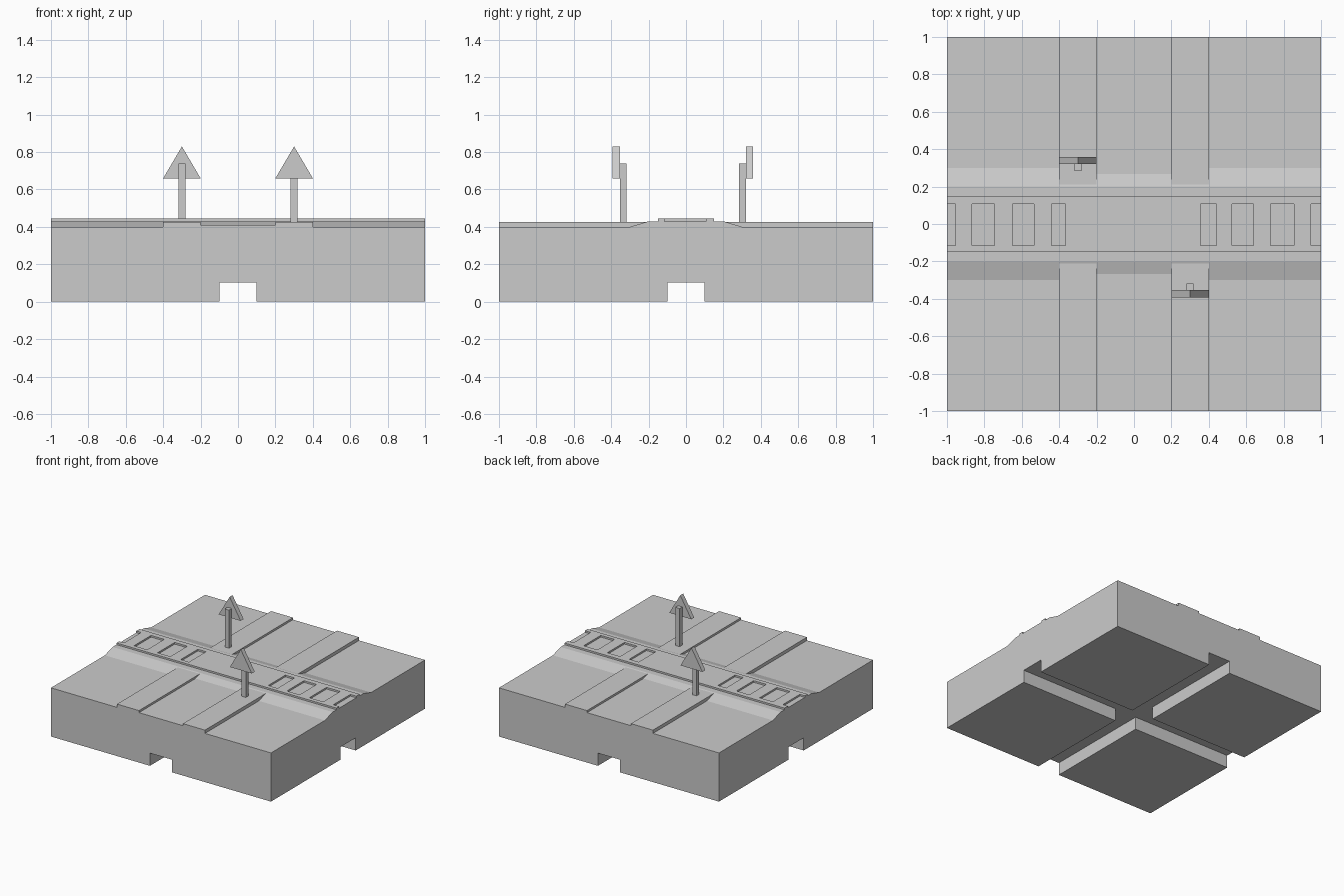
import bpy
import bmesh

cube = bpy.data.objects.get("Cube")
if cube:
    bpy.data.objects.remove(cube, do_unlink=True)

grey = bpy.data.materials.new("plain grey")
grey.use_nodes = True
colour = (0.6, 0.6, 0.6, 1)
grey.diffuse_color = colour
grey.node_tree.nodes["Principled BSDF"].inputs["Base Color"].default_value = colour


def prism(name, points, direction):
    """Extrude a closed outline along a direction."""
    bm = bmesh.new()
    face = bm.faces.new([bm.verts.new(p) for p in points])
    out = bmesh.ops.extrude_face_region(bm, geom=[face])
    verts = [v for v in out["geom"] if isinstance(v, bmesh.types.BMVert)]
    bmesh.ops.translate(bm, verts=verts, vec=direction)
    bmesh.ops.recalc_face_normals(bm, faces=bm.faces)
    mesh = bpy.data.meshes.new(name)
    bm.to_mesh(mesh)
    bm.free()
    mesh.materials.append(grey)
    obj = bpy.data.objects.new(name, mesh)
    bpy.context.collection.objects.link(obj)
    return obj


def box(name, x, y, z):
    outline = [(x[0], y[0], z[0]), (x[1], y[0], z[0]),
               (x[1], y[1], z[0]), (x[0], y[1], z[0])]
    return prism(name, outline, (0, 0, z[1] - z[0]))


def cut(obj, cutter):
    """Subtract the cutter and discard it."""
    mod = obj.modifiers.new("cut", "BOOLEAN")
    mod.operation = "DIFFERENCE"
    mod.solver = "EXACT"
    mod.object = cutter
    cutter.hide_render = True
    bpy.context.view_layer.objects.active = obj
    bpy.ops.object.modifier_apply(modifier=mod.name)
    bpy.data.objects.remove(cutter, do_unlink=True)


GROUND, BANK, DECK = 0.40, 0.43, 0.444

# Ground block with two crossing channels underneath
ground = box("ground_block", (-1, 1), (-1, 1), (0, GROUND))
cut(ground, box("channel_cutter", (-0.1, 0.1), (-2, 2), (-1, 0.104)))
cut(ground, box("channel_cutter", (-2, 2), (-0.1, 0.1), (-1, 0.104)))

# Lane and its two raised borders
box("lane", (-0.2, 0.2), (-1, 1), (GROUND, 0.41))
for side, x in (("right", -0.4), ("left", 0.2)):
    box(side + "_border", (x, x + 0.2), (-1, 1), (GROUND, 0.427))

# Sloped bank carrying the crossing deck
prism("bank", [(-1, -0.3, GROUND), (-1, -0.2, BANK),
               (-1, 0.2, BANK), (-1, 0.3, GROUND)], (2, 0, 0))

# Deck with rectangular openings outside the lane
deck = box("deck", (-1, 1), (-0.15, 0.15), (BANK, DECK))
openings = [(-1.1, -0.955), (-0.865, -0.745), (-0.65, -0.535), (-0.44, -0.365),
            (0.355, 0.44), (0.525, 0.64), (0.73, 0.855), (0.947, 1.1)]
for span in openings:
    cut(deck, box("opening_cutter", span, (-0.115, 0.107), (BANK - 0.1, 1)))

# Signposts, each with a triangular plate facing outwards
for name, x, y, out in (("front", 0.3, -0.354, -1), ("back", -0.3, 0.32, 1)):
    box(name + "_post", (x - 0.019, x + 0.019),
        sorted((y, y - out * 0.036)), (GROUND, 0.74))
    prism(name + "_sign", [(x - 0.1, y, 0.66), (x + 0.1, y, 0.66), (x, y, 0.83)],
          (0, out * 0.038, 0))
